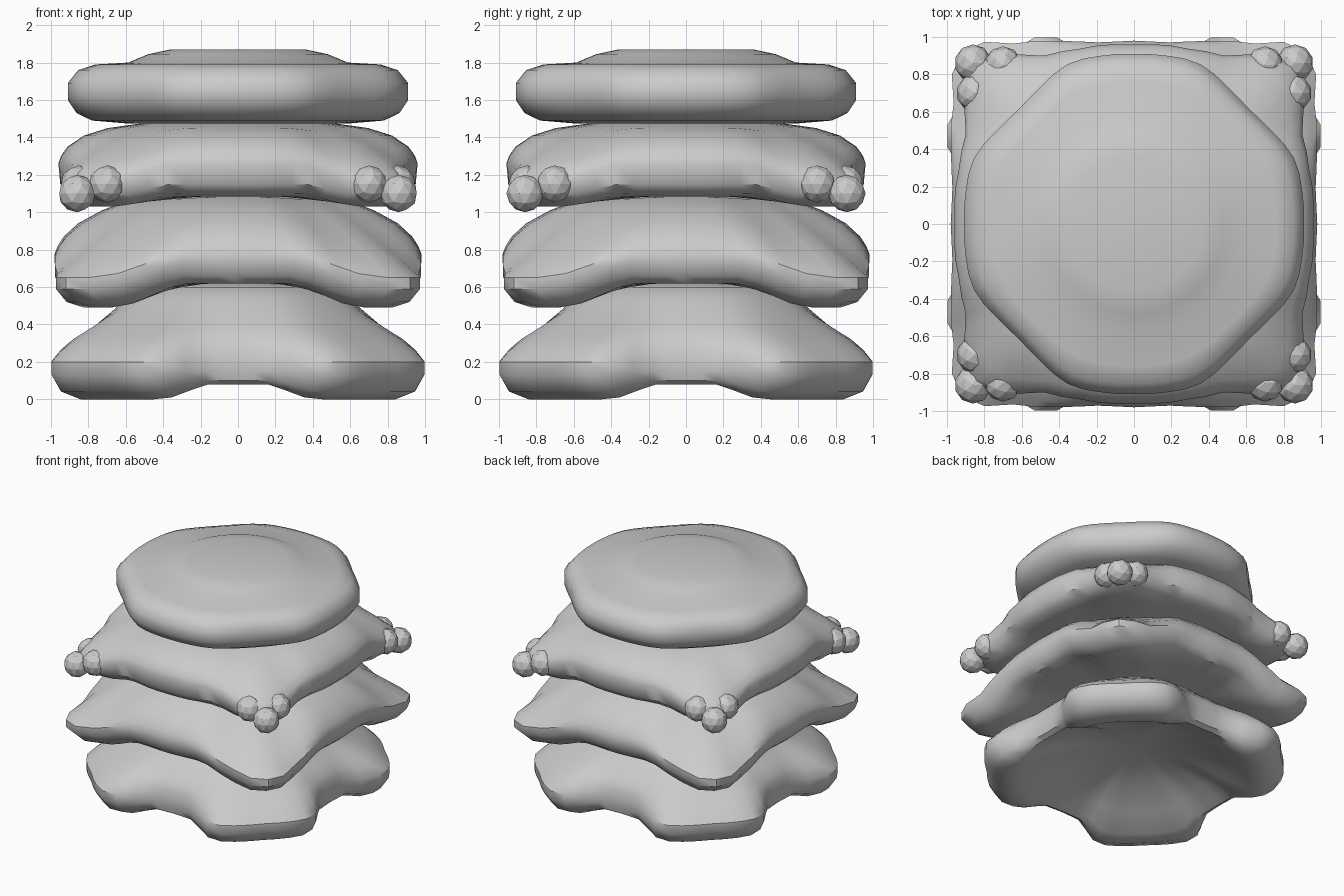
import bpy, math

cube = bpy.data.objects.get("Cube")
if cube:
    bpy.data.objects.remove(cube, do_unlink=True)

# One plain grey
GREY = (0.6, 0.6, 0.6, 1)
grey = bpy.data.materials.new("plain_grey")
grey.use_nodes = True
grey.diffuse_color = GREY
grey.node_tree.nodes["Principled BSDF"].inputs["Base Color"].default_value = GREY

SEGMENTS = 64
STEPS = SEGMENTS // 8   # steps from a side's middle to a corner


def finish(obj, angle):
    obj.data.materials.append(grey)
    bpy.ops.object.select_all(action='DESELECT')
    obj.select_set(True)
    bpy.context.view_layer.objects.active = obj
    bpy.ops.object.shade_smooth_by_angle(angle=math.radians(angle))


def tier(name, radii, profile, droop):
    """Four-fold cushion. radii: outline from side middle to corner.
    profile: (radius fraction, height at side, height at corner), top to bottom.
    droop: angles between which the side heights turn into corner heights."""
    verts, faces = [], []
    rings = profile[1:-1]
    base = sum(radii) / len(radii)
    for t, z_side, z_corner in rings:
        for i in range(SEGMENTS):
            k = i % (2 * STEPS)
            k = min(k, 2 * STEPS - k)
            w = (45 * k / STEPS - droop[0]) / (droop[1] - droop[0])
            w = min(max(w, 0), 1)
            w = w * w * (3 - 2 * w)
            # the inner rings stay rounder than the rim
            r = t * (base + (radii[k] - base) * t ** 4)
            a = 2 * math.pi * i / SEGMENTS
            verts.append((r * math.cos(a), r * math.sin(a),
                          z_side + (z_corner - z_side) * w))
    top, bottom = len(verts), len(verts) + 1
    verts += [(0, 0, profile[0][1]), (0, 0, profile[-1][1])]
    last = (len(rings) - 1) * SEGMENTS
    for i in range(SEGMENTS):
        j = (i + 1) % SEGMENTS
        faces.append((top, i, j))
        faces.append((bottom, last + j, last + i))
        for n in range(len(rings) - 1):
            a, b = n * SEGMENTS, (n + 1) * SEGMENTS
            faces.append((a + i, b + i, b + j, a + j))
    mesh = bpy.data.meshes.new(name)
    mesh.from_pydata(verts, [], faces)
    obj = bpy.data.objects.new(name, mesh)
    bpy.context.collection.objects.link(obj)
    finish(obj, 40)


# Base tier with four broad lobes and a hollow underside
tier("base_tier",
     (.86, .87, .89, .97, 1.08, 1.13, 1.13, 1.12, 1.11),
     [(0, .63, .63), (.5, .6, .6), (.6, .535, .535), (.7, .46, .455),
      (.8, .395, .39), (.9, .335, .32), (.96, .28, .26), (1, .21, .2),
      (1, .15, .13), (.96, .1, .04), (.88, .08, 0), (.8, .1, .02),
      (.65, .16, .11), (.45, .22, .2), (.2, .26, .26), (0, .27, .27)],
     (10, 26))

# Second tier, a square with blunt drooping corners
tier("second_tier",
     (.98, .98, .99, 1.02, 1.06, 1.11, 1.16, 1.26, 1.3),
     [(0, 1.09, 1.09), (.5, 1.08, 1.07), (.68, 1.01, .97), (.82, .94, .85),
      (.92, .87, .75), (.97, .82, .69), (1, .78, .65), (1, .73, .59),
      (.96, .66, .52), (.89, .62, .49), (.7, .62, .56), (.4, .62, .62),
      (0, .62, .62)],
     (16, 40))

# Third tier, scalloped with a narrow arm at each corner
tier("third_tier",
     (.96, .965, .975, .98, 1.0, 1.02, 1.09, 1.17, 1.21),
     [(0, 1.48, 1.48), (.5, 1.475, 1.475), (.68, 1.45, 1.43),
      (.82, 1.41, 1.36), (.93, 1.35, 1.27), (.98, 1.3, 1.21),
      (1, 1.26, 1.16), (.985, 1.15, 1.08), (.92, 1.1, 1.03),
      (.8, 1.085, 1.05), (.4, 1.085, 1.085), (0, 1.085, 1.085)],
     (20, 40))

# Top disc with a low raised middle
tier("top_disc",
     (.91, .913, .917, .925, .925, .91, .89, .877, .87),
     [(0, 1.87, 1.87), (.4, 1.87, 1.87), (.53, 1.845, 1.845), (.65, 1.8, 1.8),
      (.84, 1.79, 1.79), (.94, 1.76, 1.76), (1, 1.69, 1.69), (1, 1.6, 1.6),
      (.95, 1.53, 1.53), (.86, 1.49, 1.49), (.66, 1.475, 1.475), (0, 1.47, 1.47)],
     (0, 45))

# Faceted knob and two side lumps at the end of each third tier arm
for side, sx in (("left", 1), ("right", -1)):
    for end, sy in (("front", -1), ("back", 1)):
        for part, radius, x, y, z in (("knob", .1, .86, .86, 1.1),
                                      ("outer_lump", .1, .85, .7, 1.15),
                                      ("inner_lump", .1, .7, .85, 1.15)):
            bpy.ops.mesh.primitive_ico_sphere_add(
                subdivisions=2, radius=radius, location=(sx * x, sy * y, z))
            ball = bpy.context.object
            ball.name = f"corner_{part}_{end}_{side}"
            finish(ball, 15)
